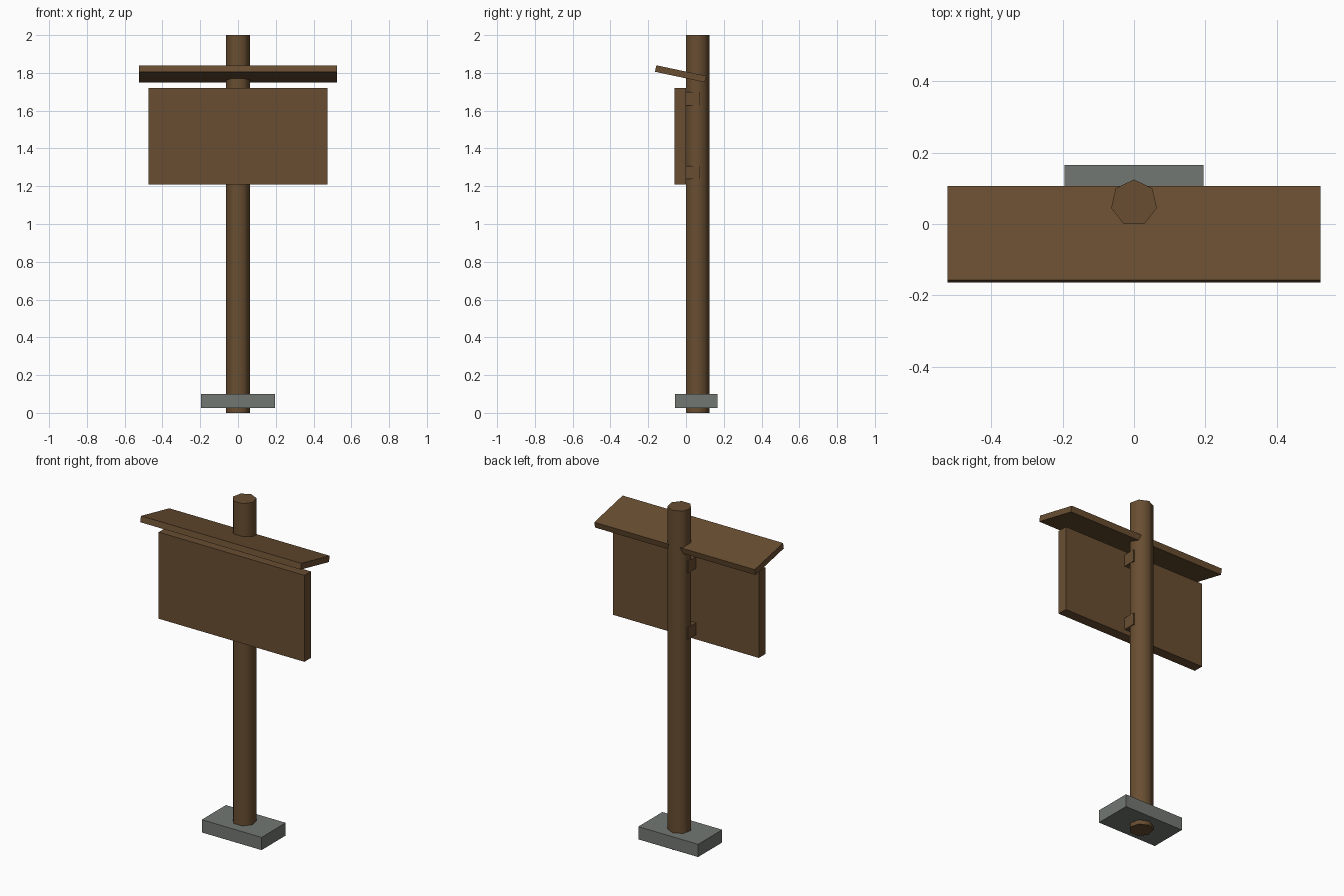
import bpy, bmesh, math
from mathutils import Matrix

if "Cube" in bpy.data.objects:
    bpy.data.objects.remove(bpy.data.objects["Cube"])


def material(name, rgb):
    m = bpy.data.materials.new(name)
    m.diffuse_color = (*rgb, 1)
    m.use_nodes = True
    m.node_tree.nodes["Principled BSDF"].inputs["Base Color"].default_value = m.diffuse_color
    return m


WOOD = material("brown_wood", (0.14, 0.076, 0.031))
STONE = material("grey_stone", (0.17, 0.185, 0.17))


def add_object(name, bm, mat):
    mesh = bpy.data.meshes.new(name)
    bm.to_mesh(mesh)
    bm.free()
    mesh.materials.append(mat)
    ob = bpy.data.objects.new(name, mesh)
    bpy.context.collection.objects.link(ob)
    return ob


def box(name, size, loc, mat, tilt=0.0):
    bm = bmesh.new()
    bmesh.ops.create_cube(bm, size=1, matrix=Matrix.Diagonal((*size, 1)))
    ob = add_object(name, bm, mat)
    ob.location = loc
    ob.rotation_euler.x = tilt
    return ob


# Seven-sided post, one corner pointing back and a flat side to the front
bm = bmesh.new()
bmesh.ops.create_cone(bm, cap_ends=True, segments=7, radius1=0.0658, radius2=0.0658, depth=2)
top = max((v for v in bm.verts if v.co.z > 0), key=lambda v: v.co.y)
turn = math.pi / 2 - math.atan2(top.co.y, top.co.x)
bmesh.ops.rotate(bm, verts=bm.verts, matrix=Matrix.Rotation(turn, 3, 'Z'))
for f in bm.faces:
    f.smooth = abs(f.normal.z) < 0.5
for e in bm.edges:  # keep the cap rims sharp
    e.smooth = abs(e.verts[0].co.z - e.verts[1].co.z) > 1
post = add_object("post", bm, WOOD)
post.location = (0, 0.059, 1)

# Sign board on the front of the post
box("sign_board", (0.95, 0.06, 0.51), (0, -0.03, 1.465), WOOD)

# Sloping roof plank, higher at the front
box("roof_plank", (1.046, 0.27, 0.035), (0, -0.0285, 1.795), WOOD, math.radians(-12))

# Brackets joining the board to the post
for label, z in (("upper", 1.663), ("lower", 1.273)):
    box(label + "_bracket", (0.131, 0.075, 0.07), (0, 0.0365, z), WOOD)

# Stone foot around the base
box("stone_foot", (0.39, 0.225, 0.075), (0, 0.0535, 0.0625), STONE)
